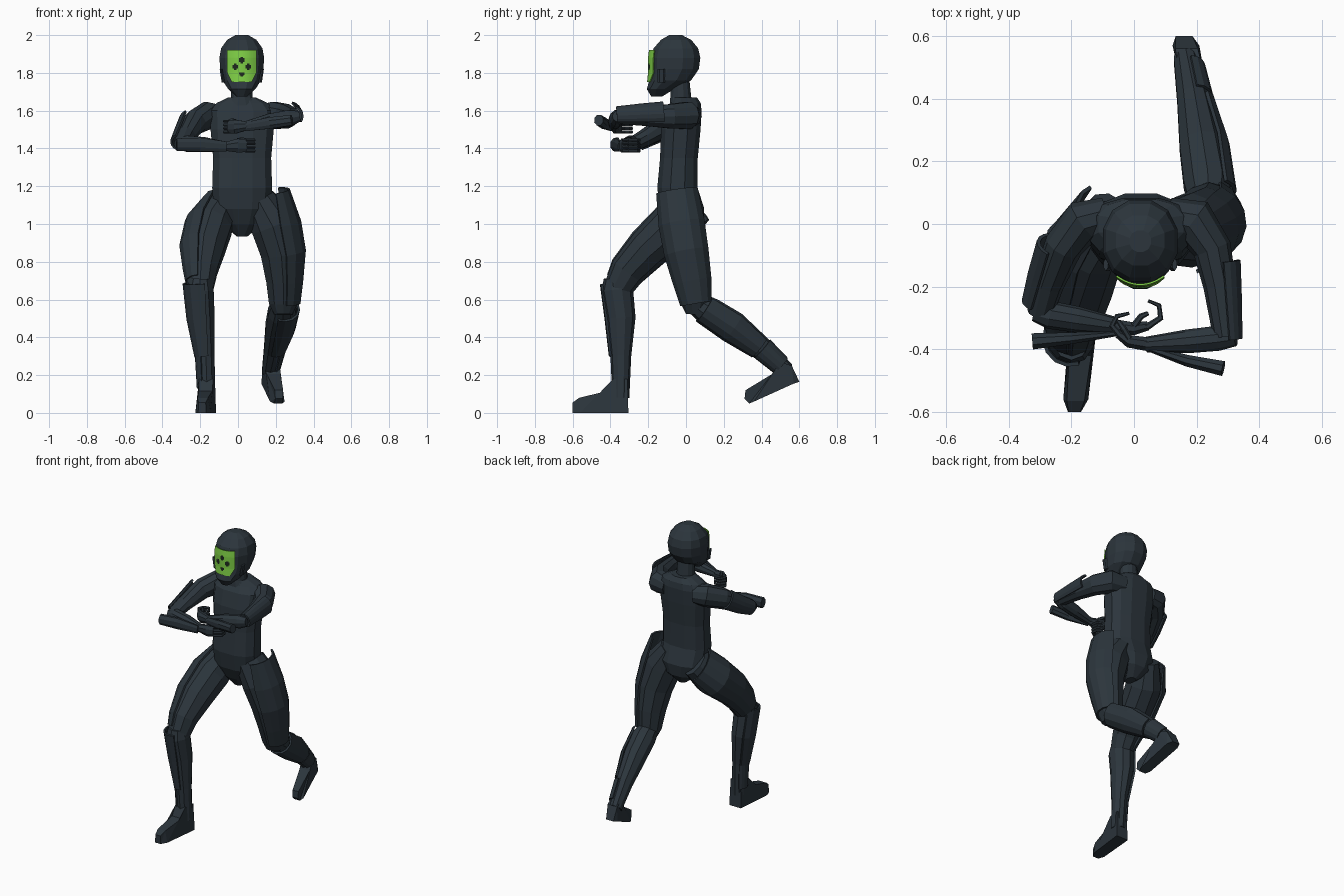
import bpy, bmesh, math
from mathutils import Vector


def material(name, rgb):
    m = bpy.data.materials.new(name)
    m.diffuse_color = (*rgb, 1)
    return m


SUIT = material("slate suit", (0.025, 0.036, 0.046))
GREEN = material("visor green", (0.21, 0.62, 0.06))
MARK = material("visor mark dark", (0.012, 0.02, 0.012))


def finish(name, bm, mats=(SUIT,)):
    bmesh.ops.recalc_face_normals(bm, faces=bm.faces)
    me = bpy.data.meshes.new(name)
    bm.to_mesh(me)
    bm.free()
    for m in mats:
        me.materials.append(m)
    ob = bpy.data.objects.new(name, me)
    bpy.context.collection.objects.link(ob)
    return ob


def loft(name, secs, ref=(1, 0, 0), sides=10, flat=False, power=1.0, arc=None, thick=0.012):
    """Skin rings (x, y, z, ru, rv) along a path; arc=(a0, a1) makes an open armour shell."""
    bm = bmesh.new()
    pts = [Vector(s[:3]) for s in secs]
    n = len(pts)
    rings = []
    for i, s in enumerate(secs):
        t = Vector((0, 0, 1)) if flat else (pts[min(i + 1, n - 1)] - pts[max(i - 1, 0)]).normalized()
        u = Vector(ref)
        u = (u - u.dot(t) * t).normalized()
        v = t.cross(u)
        if arc:
            angs = [math.radians(arc[0] + (arc[1] - arc[0]) * k / 6) for k in range(7)]
        else:
            angs = [2 * math.pi * (k + 0.5) / sides for k in range(sides)]
        ring = []
        for a in angs:
            c, d = math.cos(a), math.sin(a)
            c = math.copysign(abs(c) ** power, c)
            d = math.copysign(abs(d) ** power, d)
            ring.append(bm.verts.new(pts[i] + u * c * s[3] + v * d * s[4]))
        rings.append(ring)
    for a, b in zip(rings, rings[1:]):
        m = len(a)
        for k in range(m - 1 if arc else m):
            bm.faces.new((a[k], a[(k + 1) % m], b[(k + 1) % m], b[k]))
    if not arc:
        bm.faces.new(rings[0])
        bm.faces.new(rings[-1])
    ob = finish(name, bm)
    if arc:
        mod = ob.modifiers.new("thickness", 'SOLIDIFY')
        mod.thickness = thick
        mod.offset = 0
    return ob


def stack(name, rows, cx, sides=12, power=0.8):
    """Horizontal rings given as (z, y front, y back, half width)."""
    return loft(name, [(cx, (a + b) / 2, z, w, (b - a) / 2) for z, a, b, w in rows],
                sides=sides, flat=True, power=power)


def foot(name, profile, centre, half):
    """Side profile (y, z, width factor) widened to both sides of a centre line x = centre(y)."""
    bm = bmesh.new()
    l, r = [[bm.verts.new((centre(y) + s * half * w, y, z)) for y, z, w in profile] for s in (-1, 1)]
    bm.faces.new(l)
    bm.faces.new(r)
    for k in range(len(l)):
        j = (k + 1) % len(l)
        bm.faces.new((l[k], l[j], r[j], r[k]))
    bmesh.ops.triangulate(bm, faces=[f for f in bm.faces if len(f.verts) > 4])
    return finish(name, bm)


# Torso and neck
stack("torso", [(0.935, -0.05, 0.03, 0.03), (1.0, -0.10, 0.085, 0.11), (1.08, -0.14, 0.10, 0.155),
                (1.19, -0.155, 0.065, 0.163), (1.35, -0.14, 0.065, 0.158), (1.5, -0.135, 0.08, 0.172),
                (1.6, -0.11, 0.085, 0.175), (1.64, -0.08, 0.08, 0.14), (1.67, -0.07, 0.06, 0.075)], 0.022)
stack("neck", [(1.62, -0.09, 0.05, 0.10), (1.67, -0.085, 0.03, 0.06), (1.76, -0.08, 0.02, 0.056)],
      0.02, power=1)

# Helmet with jaw and side pads
stack("helmet", [(1.675, -0.185, -0.125, 0.03), (1.715, -0.21, -0.06, 0.075), (1.76, -0.197, 0.03, 0.105),
                 (1.82, -0.19, 0.072, 0.118), (1.88, -0.19, 0.08, 0.122), (1.93, -0.175, 0.068, 0.113),
                 (1.975, -0.135, 0.03, 0.08), (2.0, -0.09, -0.02, 0.035)], 0.02, power=0.9)
for s, side in ((-1, "right"), (1, "left")):
    loft(side + "_helmet_pad", [(0.02 + s * 0.098, -0.13, 1.75, 0.01, 0.02),
                                (0.02 + s * 0.11, -0.13, 1.82, 0.008, 0.02)], sides=6, flat=True)

# Face visor: thin curved plate, marks picked by distance to spot centres
bm = bmesh.new()
N, M = 22, 24
grid = [[None] * (M + 1) for _ in range(N + 1)]
for i in range(N + 1):
    for j in range(M + 1):
        z = 1.752 + 0.168 * j / M
        w = 0.077 - 0.022 * max(0, (1.80 - z) / 0.045)
        u = w * (2 * i / N - 1)
        lean = 0.12 * max(0, z - 1.88) - 0.1 * max(0, 1.80 - z)
        grid[i][j] = bm.verts.new((0.02 + u, -0.201 + 4.6 * u * u + lean, z))
spots = [(0.02, 1.867, 0.017), (-0.016, 1.832, 0.016), (0.056, 1.832, 0.016), (0.02, 1.793, 0.012)]
for i in range(N):
    for j in range(M):
        f = bm.faces.new((grid[i][j], grid[i + 1][j], grid[i + 1][j + 1], grid[i][j + 1]))
        c = f.calc_center_median()
        f.material_index = int(any(math.hypot(c.x - x, c.z - z) < r for x, z, r in spots))
mod = finish("face_visor", bm, (GREEN, MARK)).modifiers.new("thickness", 'SOLIDIFY')
mod.thickness = 0.006

# Forward (right) leg
loft("right_thigh", [(-0.08, 0.02, 1.10, 0.08, 0.10), (-0.14, -0.07, 0.99, 0.115, 0.125),
                     (-0.18, -0.2, 0.87, 0.115, 0.11), (-0.195, -0.31, 0.75, 0.088, 0.095),
                     (-0.2, -0.365, 0.65, 0.07, 0.075)])
loft("right_thigh_plate", [(-0.115, 0.03, 1.095, 0.07, 0.12), (-0.16, -0.07, 0.985, 0.12, 0.13),
                           (-0.188, -0.2, 0.87, 0.118, 0.116), (-0.197, -0.31, 0.75, 0.09, 0.097),
                           (-0.2, -0.345, 0.69, 0.074, 0.08)], arc=(100, 250))
loft("right_shin", [(-0.2, -0.365, 0.71, 0.06, 0.07), (-0.203, -0.365, 0.65, 0.078, 0.085),
                    (-0.19, -0.345, 0.5, 0.07, 0.078), (-0.17, -0.345, 0.3, 0.048, 0.055),
                    (-0.162, -0.345, 0.08, 0.045, 0.045)])
loft("right_shin_plate", [(-0.205, -0.365, 0.69, 0.083, 0.086), (-0.193, -0.345, 0.5, 0.074, 0.081),
                          (-0.175, -0.345, 0.3, 0.05, 0.058)], arc=(70, 230))
loft("right_ankle_plate", [(-0.168, -0.345, 0.30, 0.056, 0.058), (-0.164, -0.345, 0.13, 0.05, 0.048)],
     arc=(120, 240), thick=0.008)
foot("right_foot", [(-0.6, 0, 0.45), (-0.6, 0.055, 0.4), (-0.565, 0.08, 0.6), (-0.42, 0.115, 0.75),
                    (-0.385, 0.18, 0.8), (-0.31, 0.18, 0.8), (-0.305, 0, 0.95), (-0.56, 0, 0.85)],
     lambda y: -0.16 + 0.1 * (y + 0.3), 0.047)

# Trailing (left) leg
loft("left_thigh", [(0.11, -0.03, 1.13, 0.09, 0.10), (0.185, -0.02, 1.0, 0.125, 0.12),
                    (0.23, 0.005, 0.85, 0.115, 0.115), (0.24, 0.035, 0.7, 0.095, 0.10),
                    (0.24, 0.055, 0.58, 0.08, 0.08), (0.24, 0.05, 0.52, 0.05, 0.05)])
loft("left_thigh_plate", [(0.185, -0.045, 1.175, 0.085, 0.11), (0.205, -0.02, 1.0, 0.125, 0.122),
                          (0.235, 0.005, 0.85, 0.12, 0.118), (0.243, 0.035, 0.7, 0.097, 0.102),
                          (0.243, 0.055, 0.58, 0.082, 0.082)], arc=(-70, 80))
loft("left_shin", [(0.24, 0.04, 0.59, 0.06, 0.06), (0.235, 0.13, 0.53, 0.08, 0.08),
                   (0.215, 0.25, 0.455, 0.073, 0.083), (0.19, 0.4, 0.34, 0.055, 0.062),
                   (0.165, 0.53, 0.22, 0.04, 0.048)])
loft("left_shin_plate", [(0.24, 0.10, 0.555, 0.083, 0.08), (0.22, 0.25, 0.458, 0.08, 0.087),
                         (0.195, 0.39, 0.35, 0.058, 0.064)], arc=(-50, 110))
loft("left_ankle_plate", [(0.19, 0.40, 0.34, 0.06, 0.064), (0.172, 0.50, 0.25, 0.052, 0.054)],
     arc=(-80, 60), thick=0.008)
foot("left_foot", [(0.6, 0.165, 0.6), (0.57, 0.155, 0.95), (0.36, 0.06, 0.85), (0.335, 0.05, 0.5),
                   (0.31, 0.075, 0.45), (0.315, 0.12, 0.5), (0.455, 0.205, 0.8), (0.50, 0.27, 0.85),
                   (0.56, 0.25, 0.8)], lambda y: 0.16 + 0.2 * (0.6 - y), 0.045)

# Arms, armour shells and forearm guards
UP = (0, 0, 1)
loft("right_upper_arm", [(-0.09, 0.025, 1.57, 0.06, 0.06), (-0.16, 0.01, 1.575, 0.075, 0.07),
                         (-0.225, -0.07, 1.54, 0.068, 0.062), (-0.275, -0.19, 1.47, 0.05, 0.052),
                         (-0.30, -0.285, 1.42, 0.04, 0.042)], ref=UP)
loft("right_upper_arm_plate", [(-0.245, -0.07, 1.545, 0.066, 0.062), (-0.275, -0.17, 1.48, 0.058, 0.06),
                               (-0.305, -0.26, 1.43, 0.045, 0.05)], ref=UP, arc=(20, 150))
loft("right_forearm", [(-0.32, -0.28, 1.425, 0.03, 0.03), (-0.27, -0.29, 1.425, 0.045, 0.045),
                       (-0.18, -0.305, 1.42, 0.042, 0.042), (-0.06, -0.325, 1.41, 0.026, 0.028)], ref=UP)
loft("right_forearm_guard", [(-0.325, -0.375, 1.42, 0.036, 0.028), (-0.2, -0.365, 1.42, 0.04, 0.02),
                             (-0.06, -0.35, 1.41, 0.028, 0.010)], ref=UP, sides=8)
loft("left_upper_arm", [(0.11, 0.025, 1.57, 0.06, 0.06), (0.19, 0.01, 1.575, 0.075, 0.075),
                        (0.25, -0.08, 1.57, 0.068, 0.062), (0.275, -0.2, 1.57, 0.055, 0.053),
                        (0.295, -0.36, 1.57, 0.042, 0.042)], ref=UP)
loft("left_upper_arm_plate", [(0.275, -0.12, 1.58, 0.064, 0.06), (0.285, -0.24, 1.575, 0.058, 0.054),
                              (0.297, -0.37, 1.57, 0.048, 0.044)], ref=UP, arc=(-125, -10))
loft("left_forearm", [(0.325, -0.36, 1.57, 0.03, 0.03), (0.27, -0.365, 1.56, 0.045, 0.04),
                      (0.17, -0.375, 1.545, 0.042, 0.038), (0.04, -0.385, 1.52, 0.025, 0.025)], ref=UP)
loft("left_forearm_guard", [(0.285, -0.462, 1.55, 0.030, 0.026), (0.17, -0.437, 1.535, 0.033, 0.020),
                            (0.04, -0.395, 1.515, 0.025, 0.010)], ref=UP, sides=8)

# Hands with curled fingers
for side, palm, bend in (
        ("right", [(-0.07, -0.325, 1.41), (0.0, -0.335, 1.415), (0.045, -0.325, 1.415)],
         [(0.04, -0.33), (0.085, -0.30), (0.08, -0.26), (0.045, -0.245)]),
        ("left", [(0.05, -0.385, 1.52), (-0.015, -0.375, 1.515), (-0.05, -0.35, 1.515)],
         [(-0.045, -0.355), (-0.07, -0.325), (-0.055, -0.295), (-0.015, -0.285)])):
    loft(side + "_palm", [(*p, r, q) for p, r, q in zip(palm, (0.024, 0.04, 0.036), (0.024, 0.022, 0.016))],
         ref=UP, sides=8)
    zc = palm[-1][2]
    for k in range(4):
        z = zc - 0.028 + 0.019 * k
        loft(f"{side}_finger_{k + 1}", [(x, y, z, 0.009, r) for (x, y), r in
                                        zip(bend, (0.011, 0.01, 0.008, 0.005))], ref=UP, sides=6)
    (ax, ay, az), (bx, by, bz) = palm[1], palm[2]
    loft(side + "_thumb", [(ax, ay + 0.01, az + 0.03, 0.011, 0.011),
                           ((ax + bx) / 2, ay + 0.04, az + 0.035, 0.01, 0.01),
                           (bx, by + 0.04, bz + 0.03, 0.007, 0.007)], ref=UP, sides=6)
